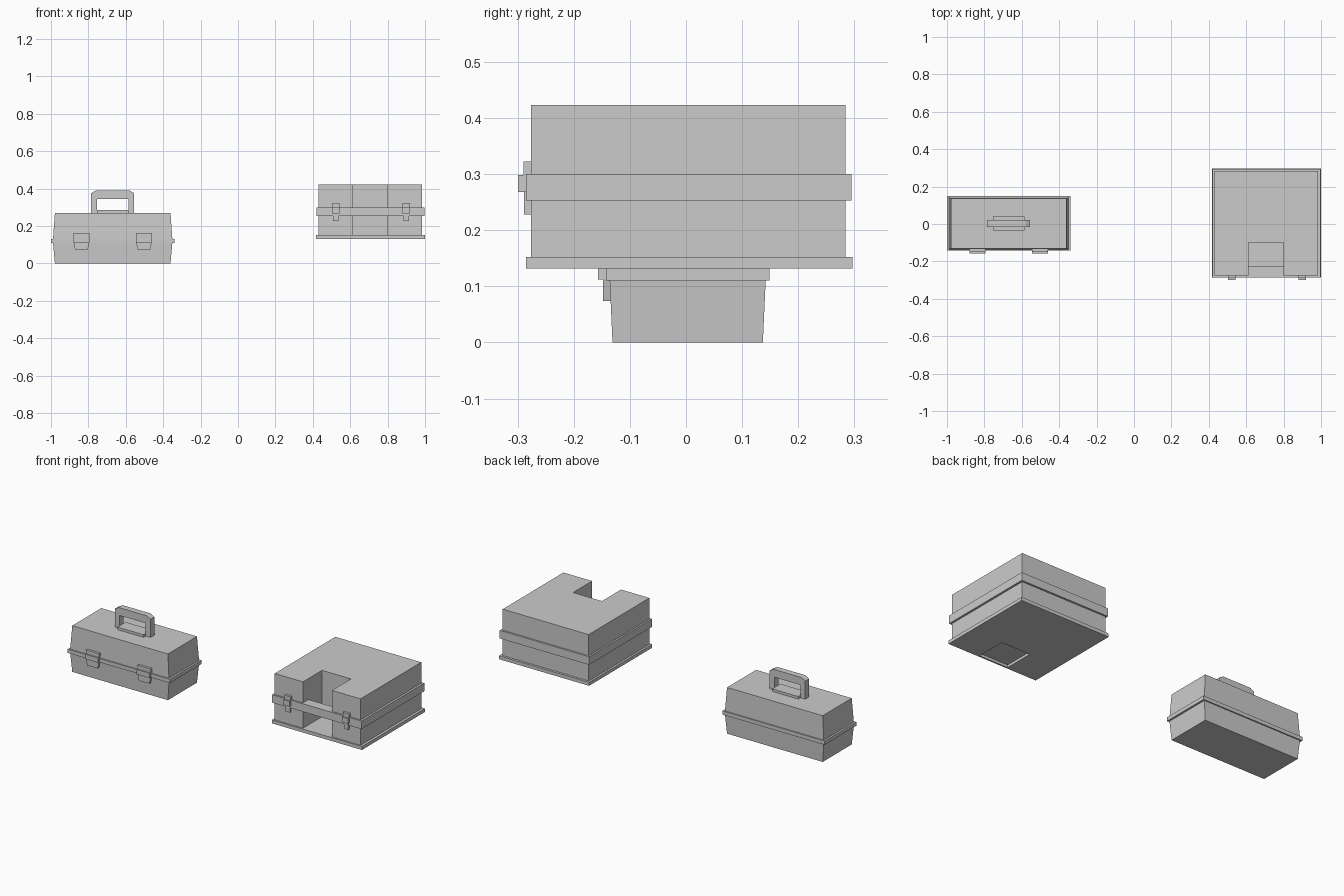
import bpy, bmesh

if "Cube" in bpy.data.objects:
    bpy.data.objects.remove(bpy.data.objects["Cube"])


def finish(name, bm):
    bmesh.ops.recalc_face_normals(bm, faces=bm.faces)
    me = bpy.data.meshes.new(name)
    bm.to_mesh(me)
    bm.free()
    ob = bpy.data.objects.new(name, me)
    bpy.context.collection.objects.link(ob)
    return ob


def skin(name, rings):
    """Closed solid through rings of equal point count."""
    bm = bmesh.new()
    vs = [[bm.verts.new(p) for p in r] for r in rings]
    n = len(vs[0])
    bm.faces.new(vs[0])
    bm.faces.new(vs[-1])
    for a, b in zip(vs, vs[1:]):
        for i in range(n):
            j = (i + 1) % n
            bm.faces.new((a[i], a[j], b[j], b[i]))
    return finish(name, bm)


def loft(name, cx, cy, levels):
    """Tapered rectangular block: levels of (z, half x, half y)."""
    return skin(name, [[(cx + sx * hx, cy + sy * hy, z)
                        for sx, sy in ((-1, -1), (1, -1), (1, 1), (-1, 1))]
                       for z, hx, hy in levels])


def box(name, x0, x1, y0, y1, z0, z1):
    hx, hy = (x1 - x0) / 2, (y1 - y0) / 2
    return loft(name, x0 + hx, y0 + hy, [(z0, hx, hy), (z1, hx, hy)])


def prism_y(name, pts, y0, y1):
    return skin(name, [[(x, y, z) for x, z in pts] for y in (y0, y1)])


def prism_z(name, pts, z0, z1):
    return skin(name, [[(x, y, z) for x, y in pts] for z in (z0, z1)])


# ---- Small toolbox ----
CX, CY = -0.67, 0.003
loft("toolbox_base", CX, CY, [(0, 0.309, 0.134), (0.11, 0.319, 0.139)])
loft("toolbox_rim", CX, CY, [(0.11, 0.33, 0.146), (0.132, 0.33, 0.146)])
loft("toolbox_lid", CX, CY, [(0.132, 0.319, 0.139), (0.27, 0.309, 0.134)])

# Carry handle and its plate
box("handle_plate", CX - 0.084, CX + 0.084, CY - 0.038, CY + 0.038, 0.268, 0.285)
half = [(0.115, 0.268), (0.115, 0.376), (0.09, 0.39)]
inner = [(0.084, 0.345), (0.084, 0.268)]
prof = ([(CX - x, z) for x, z in half] + [(CX + x, z) for x, z in half[::-1]]
        + [(CX + x, z) for x, z in inner[::-1]] + [(CX - x, z) for x, z in inner])
prism_y("handle", prof, CY - 0.018, CY + 0.018)

# Toolbox latches
for s in (-1, 1):
    x = CX + s * 0.167
    box("latch_top", x - 0.042, x + 0.042, -0.149, -0.13, 0.138, 0.162)
    box("latch_hinge", x - 0.042, x + 0.042, -0.157, -0.13, 0.112, 0.14)
    prism_y("latch_flap", [(x - 0.042, 0.114), (x - 0.034, 0.074),
                           (x + 0.034, 0.074), (x + 0.042, 0.114)], -0.148, -0.13)

# ---- Large case with a notch in the front ----
L, R, F, B = 0.43, 0.985, -0.276, 0.284      # body limits
NL, NR, NB = 0.613, 0.80, -0.10              # notch limits


def notched(x0, x1, y0, y1):
    return [(x0, y0), (NL, y0), (NL, NB), (NR, NB), (NR, y0), (x1, y0), (x1, y1), (x0, y1)]


prism_z("case_body", notched(L, R, F, B), 0.15, 0.423)

# Base flange with a shallow recess under the notch
box("base_flange_top", 0.418, 1.0, -0.285, 0.297, 0.147, 0.152)
prism_z("base_flange", notched(0.418, 1.0, -0.285, 0.297), 0.132, 0.147)
box("base_flange_lip", NL, NR, -0.285, F, 0.132, 0.147)

# Band around the seam, spanning the notch
box("band_front", 0.42, 0.997, -0.285, -0.225, 0.253, 0.30)
box("band_back", 0.42, 0.997, 0.27, 0.295, 0.253, 0.30)
box("band_left", 0.42, 0.445, -0.226, 0.271, 0.253, 0.30)
box("band_right", 0.97, 0.997, -0.226, 0.271, 0.253, 0.30)

# Case latches
for x in (0.523, 0.90):
    box("case_latch_top", x - 0.02, x + 0.02, -0.29, F + 0.01, 0.27, 0.322)
    box("case_latch_hinge", x - 0.02, x + 0.02, -0.299, -0.28, 0.268, 0.298)
    box("case_latch_flap", x - 0.014, x + 0.014, -0.289, F + 0.01, 0.228, 0.272)
